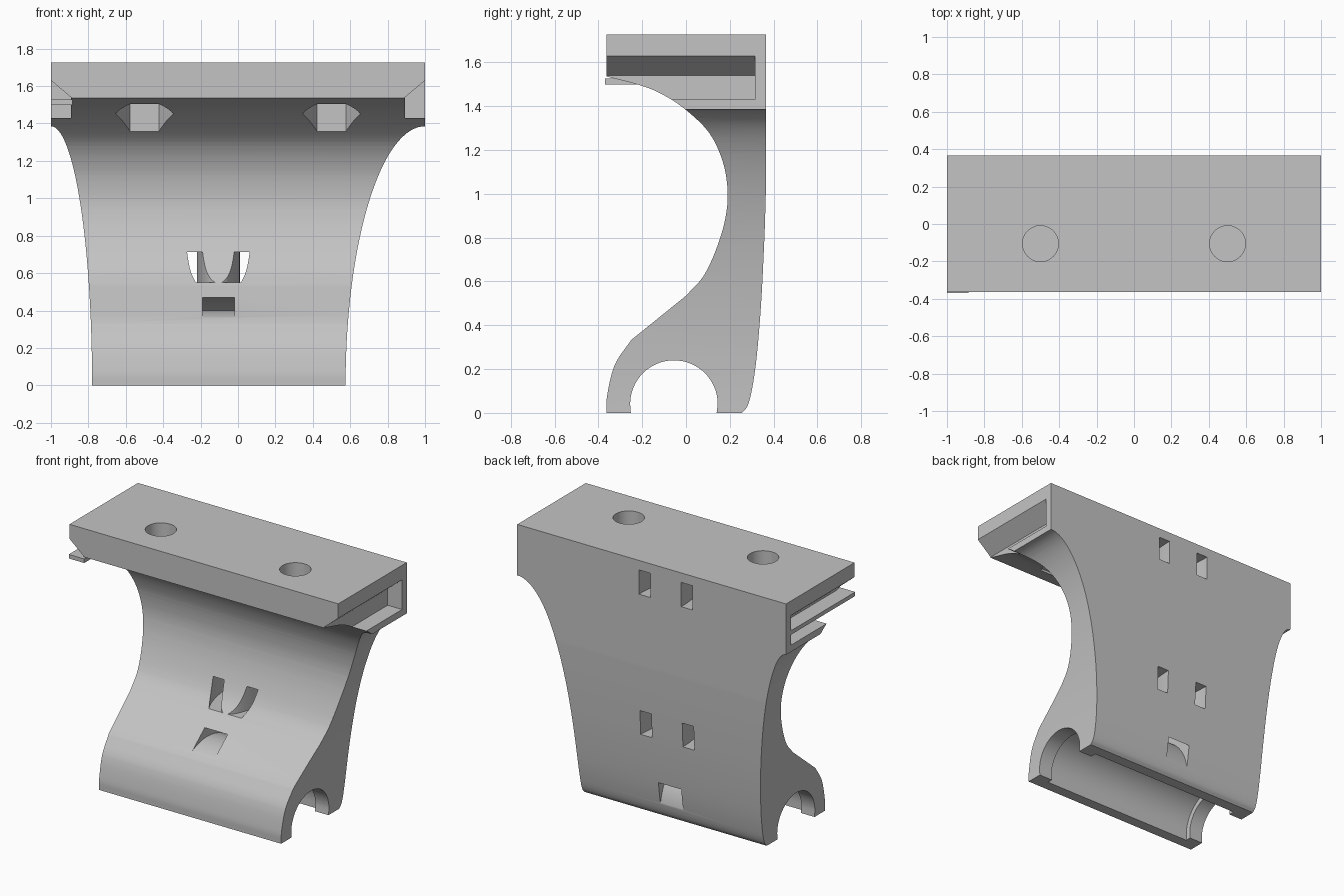
import bpy, bmesh, math
from mathutils import Vector

if "Cube" in bpy.data.objects:
    bpy.data.objects.remove(bpy.data.objects["Cube"])

grey = bpy.data.materials.new("light_grey")
grey.diffuse_color = (0.55, 0.55, 0.55, 1)
grey.use_nodes = True
grey.node_tree.nodes["Principled BSDF"].inputs["Base Color"].default_value = grey.diffuse_color


def prism(name, pts, axis, lo, hi):
    """Extrude a 2D outline along an axis; the outline uses the other two axes in order."""
    def place(p, d):
        c = list(p)
        c.insert("xyz".index(axis), d)
        return c
    bm = bmesh.new()
    a = [bm.verts.new(place(p, lo)) for p in pts]
    b = [bm.verts.new(place(p, hi)) for p in pts]
    n = len(pts)
    bm.faces.new(a)
    bm.faces.new(b)
    for i in range(n):
        j = (i + 1) % n
        bm.faces.new((a[i], a[j], b[j], b[i]))
    bmesh.ops.recalc_face_normals(bm, faces=bm.faces)
    me = bpy.data.meshes.new(name)
    bm.to_mesh(me)
    bm.free()
    ob = bpy.data.objects.new(name, me)
    bpy.context.collection.objects.link(ob)
    me.materials.append(grey)
    return ob


def arc(cx, cy, rx, ry, a0, a1, n=32):
    return [(cx + rx * math.cos(math.radians(a0 + (a1 - a0) * i / n)),
             cy + ry * math.sin(math.radians(a0 + (a1 - a0) * i / n))) for i in range(n + 1)]


def spline(pts, n=8):
    """Smooth curve through the given points."""
    p = [Vector(q) for q in pts]
    p = [2 * p[0] - p[1]] + p + [2 * p[-1] - p[-2]]
    out = []
    for i in range(1, len(p) - 2):
        a, b, c, d = p[i - 1:i + 3]
        for k in range(n):
            t = k / n
            out.append(tuple(0.5 * (2 * b + (c - a) * t + (2 * a - 5 * b + 4 * c - d) * t * t
                                    + (3 * b - a - 3 * c + d) * t ** 3)))
    return out + [tuple(pts[-1])]


def cut(ob, cutter):
    m = ob.modifiers.new("cut", 'BOOLEAN')
    m.operation = 'DIFFERENCE'
    m.solver = 'EXACT'
    m.object = cutter
    bpy.context.view_layer.objects.active = ob
    bpy.ops.object.modifier_apply(modifier=m.name)
    bpy.data.objects.remove(cutter)


# Bracket body: side outline swept across the width
front_foot = spline([(-.363, 0), (-.36, .08), (-.325, .22), (-.25, .333)], 6)
neck = spline([(.0, .535), (.08, .625), (.14, .753), (.18, .89), (.19, 1.015), (.167, 1.15),
               (.105, 1.28), (0, 1.383), (-.1, 1.45), (-.2, 1.493), (-.363, 1.536)], 5)
back = spline([(.365, 1.02), (.358, .8), (.343, .5), (.322, .25), (.3, .1), (.28, .03), (.255, 0)], 6)
tube = arc(-.055, .04, .2, .2, 0, 180)
outline = (front_foot + neck + [(-.363, 1.727), (.365, 1.727)] + back
           + [(.14, 0), (.145, .04)] + tube[1:-1] + [(-.255, .04), (-.252, 0)])
body = prism("bracket_body", outline, 'x', -1, 1)

# Curved waist on both sides
for s, rx in ((-1, .22), (1, .425)):
    pts = [(x, z) for x, z in arc(s, 0, -s * rx, 1.385, 0, 90, 40)]
    cut(body, prism("waist_cutter", [(s * 1.2, -.1), (s * (1 - rx), -.1)] + pts + [(s * 1.2, 1.385)],
                    'y', -1, 1))

# End slots with sloped ceilings, open to the front
for s in (-1, 1):
    cut(body, prism("slot_cutter", [(s * .893, 1.43), (s * 1.1, 1.43), (s * 1.1, 1.712),
                                    (s * 1.0, 1.63), (s * .893, 1.54)], 'y', -.6, .315))

# Wider bore between the end lips of the tube seat
cut(body, prism("bore_cutter", arc(-.055, .04, .235, .235, 0, 180) + [(-.29, -.1), (.18, -.1)],
                'x', -.68, .475))

# Screw holes with hexagonal nut pockets from below
for x in (-.5, .5):
    cut(body, prism("nut_cutter", arc(x, -.105, .155, .155, 0, 300, 5), 'z', 1.2, 1.52))
    cut(body, prism("hole_cutter", arc(x, -.105, .096, .096, 0, 351, 39), 'z', 1.51, 1.9))

# Curved strap channels entering from the back
for z in (.55, 1.5):
    ring = (arc(-.105, .365, .2, .44, 180, 360) + [(.095, .5), (.01, .5)]
            + arc(-.105, .365, .115, .355, 360, 180) + [(-.22, .5), (-.305, .5)])
    cut(body, prism("strap_cutter", ring, 'z', z, z + .163))

# Strap channel arching over the tube seat
cut(body, prism("lower_strap_cutter", arc(-.055, .04, .43, .43, -10, 150)
                + arc(-.055, .04, .36, .36, 150, -10), 'x', -.19, -.02))

# Thin closing layer between each hole and its nut pocket
for x in (-.5, .5):
    me = bpy.data.meshes.new("hole_layer")
    bm = bmesh.new()
    bm.faces.new([bm.verts.new((px, py, 1.52)) for px, py in arc(x, -.105, .096, .096, 351, 0, 39)])
    bm.to_mesh(me)
    bm.free()
    me.materials.append(grey)
    bpy.context.collection.objects.link(bpy.data.objects.new("hole_layer", me))

# Thin rail in the left slot
prism("side_rail", [(-1, 1.5), (-.885, 1.5), (-.885, 1.527), (-1, 1.527)], 'y', -.37, .32)

# Smooth the curves, keep the edges crisp
bpy.ops.object.select_all(action='DESELECT')
body.select_set(True)
bpy.context.view_layer.objects.active = body
bpy.ops.object.shade_smooth_by_angle(angle=math.radians(25))
